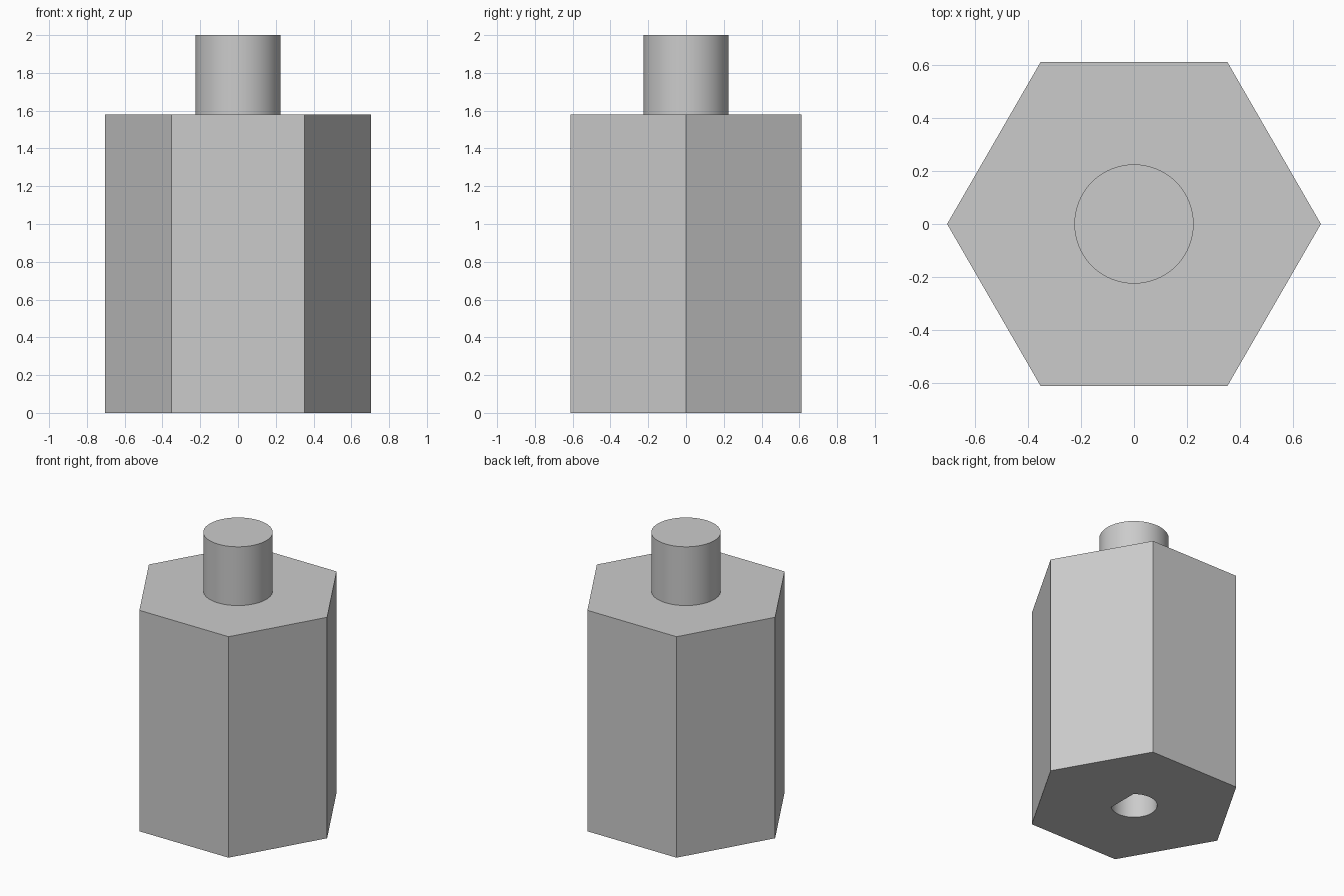
import bpy, bmesh
from math import acos, cos, sin, pi, radians

cube = bpy.data.objects.get("Cube")
if cube:
    bpy.data.objects.remove(cube, do_unlink=True)

BODY_TOP, TOTAL = 1.58, 2.0
HEX_R, PEG_R = 0.705, 0.225
BORE_R, BORE_FLAT, BORE_DEPTH = 0.15, 0.1, 0.8

grey = bpy.data.materials.new("plain grey")
grey.use_nodes = True
grey.diffuse_color = (0.6, 0.6, 0.6, 1)
grey.node_tree.nodes["Principled BSDF"].inputs["Base Color"].default_value = (0.6, 0.6, 0.6, 1)


def arc(radius, start, end, steps):
    angles = [start + (end - start) * i / steps for i in range(steps + 1)]
    return [(radius * cos(a), radius * sin(a)) for a in angles]


def prism(name, outline, bottom, top):
    """Extrude a closed outline upwards into a solid."""
    bm = bmesh.new()
    base = bm.faces.new([bm.verts.new((x, y, bottom)) for x, y in outline])
    out = bmesh.ops.extrude_face_region(bm, geom=[base], use_keep_orig=True)
    moved = [v for v in out["geom"] if isinstance(v, bmesh.types.BMVert)]
    bmesh.ops.translate(bm, verts=moved, vec=(0, 0, top - bottom))
    bmesh.ops.recalc_face_normals(bm, faces=bm.faces)
    mesh = bpy.data.meshes.new(name)
    bm.to_mesh(mesh)
    bm.free()
    mesh.materials.append(grey)
    obj = bpy.data.objects.new(name, mesh)
    bpy.context.collection.objects.link(obj)
    return obj


# Hexagonal body and the round peg on top
body = prism("hex_body", arc(HEX_R, 0, 2 * pi, 6)[:-1], 0, BODY_TOP)
peg = prism("top_peg", arc(PEG_R, 0, 2 * pi, 64)[:-1], BODY_TOP, TOTAL)

# D-shaped blind bore in the underside, its flat towards +x
half = acos(BORE_FLAT / BORE_R)
cutter = prism("bore_cutter", arc(BORE_R, half, 2 * pi - half, 48), -0.1, BORE_DEPTH)
cutter.hide_render = True

bore = body.modifiers.new("bore", 'BOOLEAN')
bore.operation = 'DIFFERENCE'
bore.solver = 'EXACT'
bore.object = cutter
bpy.ops.object.select_all(action='DESELECT')
bpy.context.view_layer.objects.active = body
body.select_set(True)
bpy.ops.object.modifier_apply(modifier=bore.name)
bpy.data.objects.remove(cutter, do_unlink=True)

# Smooth round walls, crisp edges
peg.select_set(True)
bpy.ops.object.shade_smooth_by_angle(angle=radians(30))
